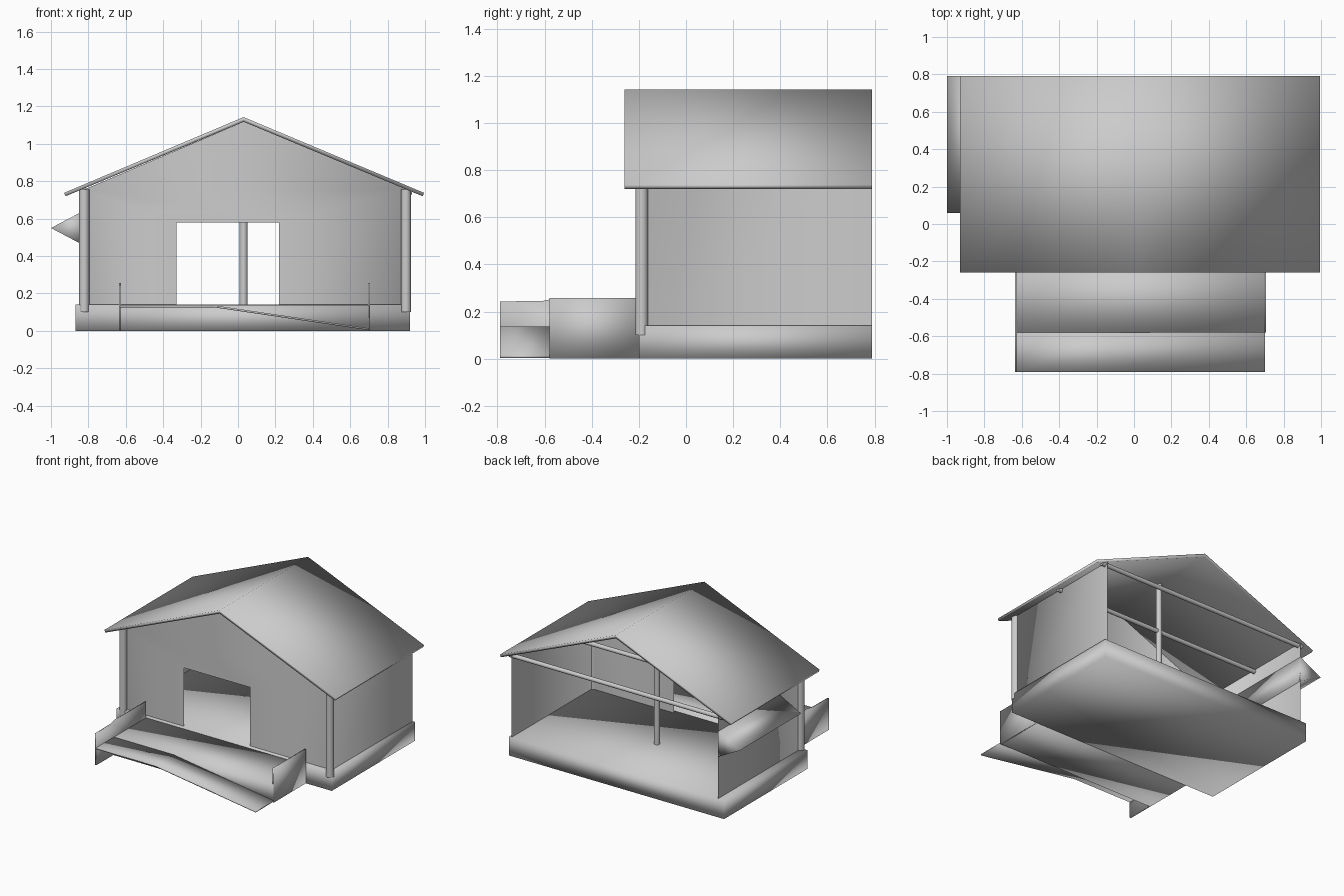
import bpy, bmesh
from mathutils import Vector

cube = bpy.data.objects.get("Cube")
if cube:
    bpy.data.objects.remove(cube, do_unlink=True)

grey = bpy.data.materials.new("plain_grey")
grey.use_nodes = True
COLOUR = (0.6, 0.6, 0.6, 1)
grey.diffuse_color = COLOUR
grey.node_tree.nodes["Principled BSDF"].inputs["Base Color"].default_value = COLOUR


def finish(name, bm):
    """Turn a bmesh into a smooth grey object."""
    bmesh.ops.recalc_face_normals(bm, faces=bm.faces)
    mesh = bpy.data.meshes.new(name)
    bm.to_mesh(mesh)
    bm.free()
    mesh.materials.append(grey)
    for p in mesh.polygons:
        p.use_smooth = True
    obj = bpy.data.objects.new(name, mesh)
    bpy.context.collection.objects.link(obj)
    return obj


def extrude_profile(name, points, start, end, axis="y"):
    """Closed prism: (x, z) profile swept along y, or (y, z) along x."""
    bm = bmesh.new()
    place = (lambda a, z, d: (a, d, z)) if axis == "y" else (lambda a, z, d: (d, a, z))
    rings = [[bm.verts.new(place(a, z, d)) for a, z in points] for d in (start, end)]
    n = len(points)
    for ring in rings:
        bm.faces.new(ring)
    for i in range(n):
        j = (i + 1) % n
        bm.faces.new((rings[0][i], rings[0][j], rings[1][j], rings[1][i]))
    return finish(name, bm)


def box(name, x0, x1, y0, y1, z0, z1):
    return extrude_profile(name, [(x0, z0), (x1, z0), (x1, z1), (x0, z1)], y0, y1)


def pole(name, start, end, radius):
    """Round bar between two points, with sharp rims."""
    a, b = Vector(start), Vector(end)
    bm = bmesh.new()
    bmesh.ops.create_cone(bm, cap_ends=True, segments=16, radius1=radius,
                          radius2=radius, depth=(b - a).length)
    obj = finish(name, bm)
    obj.location = (a + b) / 2
    obj.rotation_euler = (b - a).to_track_quat("Z", "Y").to_euler()
    for e in obj.data.edges:
        v, w = (obj.data.vertices[i].co.z for i in e.vertices)
        e.use_edge_sharp = abs(v - w) < 0.001
    return obj


# Main sizes
LEFT, RIGHT, MID = -0.82, 0.9, 0.03
FRONT, BACK = -0.17, 0.79
FLOOR, EAVE, RIDGE = 0.14, 0.757, 1.118

# Foundation slab
box("foundation", -0.87, 0.92, -0.2, BACK, 0, FLOOR)

# Thin wall shell: gabled front with a doorway, two sides, open back
bm = bmesh.new()
front = [bm.verts.new((x, FRONT, z)) for x, z in (
    (LEFT, FLOOR), (-0.33, FLOOR), (-0.33, 0.58), (0.22, 0.58), (0.22, FLOOR),
    (RIGHT, FLOOR), (RIGHT, EAVE), (MID, RIDGE), (LEFT, EAVE))]
bm.faces.new(front)
for low, high in ((front[0], front[8]), (front[5], front[6])):
    rear = [bm.verts.new((v.co.x, BACK, v.co.z)) for v in (high, low)]
    bm.faces.new([low, high] + rear)
finish("walls", bm)

# Gabled roof sheet
extrude_profile("roof", [(-0.93, 0.738), (MID, 1.143), (0.995, 0.738),
                         (0.987, 0.72), (MID, RIDGE), (-0.922, 0.72)], -0.26, BACK)

# Corner posts, ridge post and cross beams
for side, x in (("right", -0.822), ("left", 0.898)):
    pole(side + "_corner_post", (x, -0.188, 0.1), (x, -0.188, 0.755), 0.027)
pole("ridge_post", (MID, 0.3, FLOOR), (MID, 0.3, 1.115), 0.021)
for place, y in (("back", 0.765), ("middle", 0.3)):
    pole(place + "_beam", (-0.85, y, 0.745), (0.93, y, 0.745), 0.016)

# Wedge-shaped side hatch
extrude_profile("side_hatch", [(LEFT, 0.645), (-1, 0.55), (LEFT, 0.455)], 0.06, BACK)

# Porch deck with the ramp along its front
box("porch_deck", -0.63, 0.7, -0.58, -0.2, 0, 0.137)
extrude_profile("ramp", [(-0.63, 0.137), (-0.13, 0.137), (0.7, 0.014),
                         (0.7, 0.004), (-0.13, 0.126), (-0.63, 0.126)], -0.79, -0.58)

# Porch side boards
box("left_side_board", 0.695, 0.705, -0.58, -0.2, 0, 0.257)
extrude_profile("right_side_board", [(-0.79, 0.005), (-0.2, 0.005), (-0.2, 0.257),
                                     (-0.55, 0.257), (-0.61, 0.245), (-0.79, 0.243)],
                -0.635, -0.625, axis="x")
